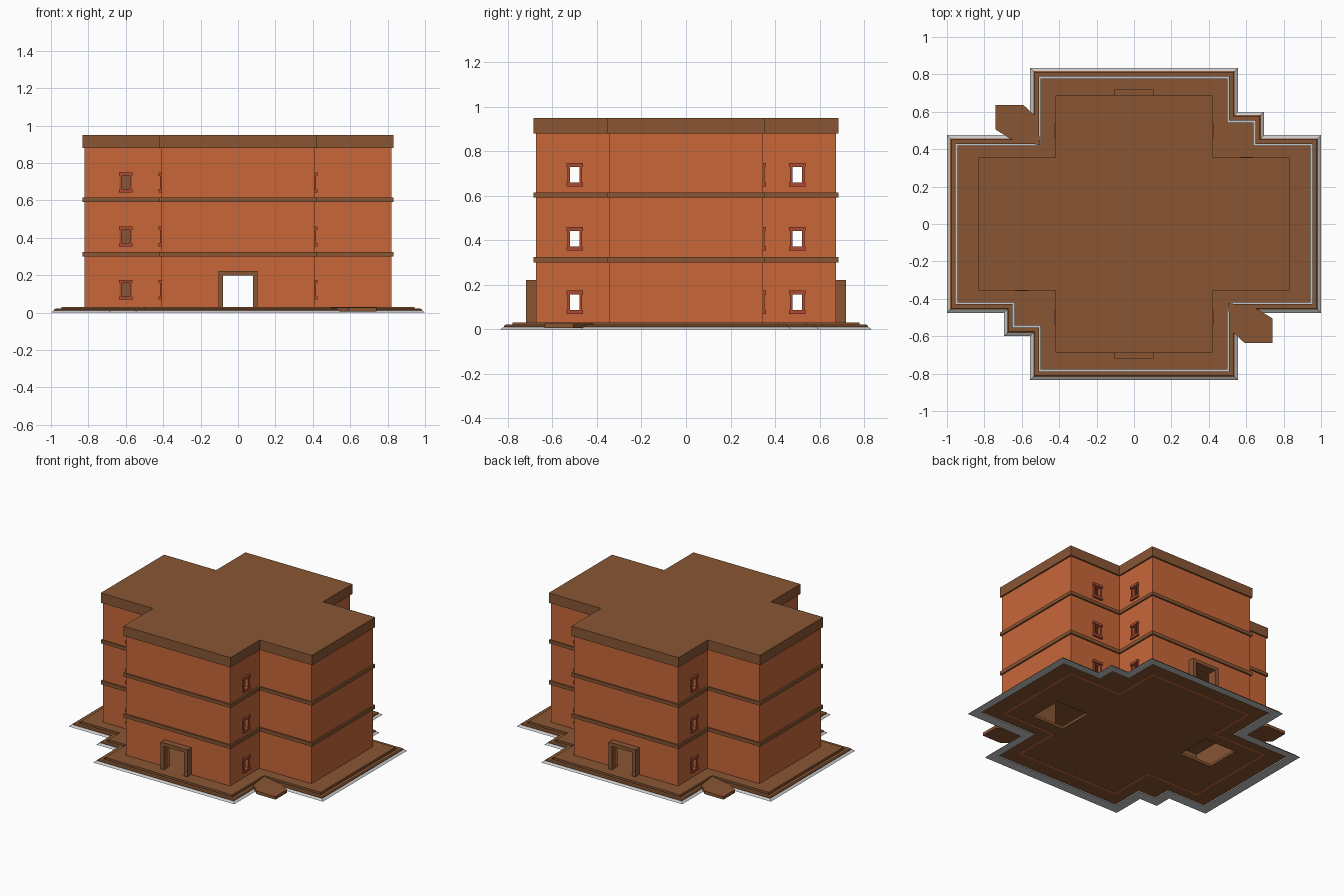
import bpy, bmesh, math
from mathutils import Matrix, Vector

cube = bpy.data.objects.get("Cube")
if cube:
    bpy.data.objects.remove(cube, do_unlink=True)


def material(name, rgb):
    m = bpy.data.materials.new(name)
    m.use_nodes = True
    m.diffuse_color = (*rgb, 1)
    bsdf = next(n for n in m.node_tree.nodes if n.type == "BSDF_PRINCIPLED")
    bsdf.inputs["Base Color"].default_value = (*rgb, 1)
    bsdf.inputs["Roughness"].default_value = 0.9
    return m


TERRACOTTA = material("terracotta", (0.58, 0.136, 0.042))
BROWN = material("brown", (0.246, 0.093, 0.034))
RED = material("brick_red", (0.42, 0.07, 0.03))
GREY = material("light_grey", (0.58, 0.58, 0.58))


def finish(name, bm, mats, index=0):
    bmesh.ops.recalc_face_normals(bm, faces=bm.faces)
    mesh = bpy.data.meshes.new(name)
    bm.to_mesh(mesh)
    bm.free()
    for m in mats:
        mesh.materials.append(m)
    for p in mesh.polygons:
        p.material_index = index
    obj = bpy.data.objects.new(name, mesh)
    bpy.context.scene.collection.objects.link(obj)
    return obj


def prism(name, points, z0, z1, mats, index=0):
    bm = bmesh.new()
    face = bm.faces.new([bm.verts.new((x, y, z0)) for x, y in points])
    top = bmesh.ops.extrude_face_region(bm, geom=[face])["geom"]
    verts = [v for v in top if isinstance(v, bmesh.types.BMVert)]
    bmesh.ops.translate(bm, verts=verts, vec=(0, 0, z1 - z0))
    if not any(len(f.verts) == len(points) and abs(f.calc_center_median().z - z0) < 1e-6
               for f in bm.faces):
        bm.faces.new([v for v in bm.verts if v not in verts])
    return finish(name, bm, mats, index)


def box(bm, lo, hi, matrix=Matrix()):
    lo, hi = Vector(lo), Vector(hi)
    place = Matrix.Translation((lo + hi) / 2) @ Matrix.Diagonal((*(hi - lo), 1))
    bmesh.ops.create_cube(bm, size=1, matrix=matrix @ place)


def turned(points):
    # Complete an outline by repeating it after a half turn
    return points + [(-x, -y) for x, y in points]


def cross(d):
    # Plus-shaped building plan, grown outward by d
    ax, ay, bx, by = 0.82 + d, 0.345 + d, 0.41 + d, 0.675 + d
    return turned([(ax, ay), (bx, ay), (bx, by), (-bx, by), (-bx, ay), (-ax, ay)])


def terrace(d):
    # Terrace plan with two stepped corners, shrunk inward by d
    ax, ay, bx, by, sx, sy = (v - d for v in (1, 0.475, 0.555, 0.835, 0.695, 0.6))
    return turned([(ax, ay), (sx, ay), (sx, sy), (bx, sy),
                   (bx, by), (-bx, by), (-bx, ay), (-ax, ay)])


def terrace_ring(name, profile, mat):
    # Sweep a closed (inset, height) profile around the terrace
    bm = bmesh.new()
    loops = [[bm.verts.new((x, y, z)) for x, y in terrace(d)] for d, z in profile]
    for a, b in zip(loops, loops[1:] + loops[:1]):
        for i in range(len(a)):
            bm.faces.new((a[i - 1], a[i], b[i], b[i - 1]))
    return finish(name, bm, [mat])


def cut(obj, cutter):
    cutter.hide_render = True
    cutter.hide_viewport = True
    mod = obj.modifiers.new(cutter.name, "BOOLEAN")
    mod.operation = "DIFFERENCE"
    mod.solver = "EXACT"
    mod.object = cutter


# Terrace: grey edging, raised strip and floor
terrace_ring("terrace_edge", [(0, 0), (0.018, 0.012), (0.062, 0.012), (0.062, 0.004)], GREY)
terrace_ring("terrace_strip", [(0.017, 0.011), (0.017, 0.016), (0.024, 0.021),
                               (0.046, 0.021), (0.046, 0.011)], BROWN)
floor = prism("terrace_floor", terrace(0.056), 0.012, 0.03, [BROWN])

# Two square openings in the floor
bm = bmesh.new()
for s in (1, -1):
    c = Vector((0.52 * s, -0.12 * s, 0.02))
    h = Vector((0.125, 0.125, 0.1))
    box(bm, c - h, c + h)
cut(floor, finish("floor_opening_cutter", bm, [BROWN]))

# Angled entrance paths at two opposite corners
path = [(-0.74, 0.635), (-0.59, 0.635), (-0.52, 0.57), (-0.5, 0.42),
        (-0.66, 0.455), (-0.74, 0.505)]
for side, s in (("back", 1), ("front", -1)):
    prism(side + "_path", [(s * x, s * y) for x, y in path], 0.006, 0.027, [BROWN])

# Hollow walls, brown inside
walls = prism("walls", cross(0), 0.011, 0.9, [TERRACOTTA, BROWN])
cut(walls, prism("room_cutter", cross(-0.02), -0.1, 1.1, [TERRACOTTA, BROWN], 1))

# Floor bands and roof
for name, z0, z1 in (("lower_band", 0.3, 0.325), ("upper_band", 0.592, 0.615),
                     ("roof", 0.88, 0.95)):
    prism(name, cross(0.011), z0, z1, [BROWN])

# Windows: wall point and turn, then the heights of the three rows
spots = [(-0.6, -0.345, 0), (0.6, 0.345, 2)]
spots += [(s * 0.41, y, s) for s in (1, -1) for y in (-0.5, 0.5)]
openings = bmesh.new()
for row, z in (("lower", 0.122), ("middle", 0.407), ("upper", 0.695)):
    for n, (x, y, quarter) in enumerate(spots, 1):
        m = Matrix.Translation((x, y, z)) @ Matrix.Rotation(quarter * math.pi / 2, 4, "Z")
        box(openings, (-0.023, -0.05, -0.036), (0.023, 0.05, 0.036), m)
        bm = bmesh.new()
        for s in (1, -1):
            jamb = sorted((s * 0.022, s * 0.033))
            box(bm, (jamb[0], -0.008, -0.045), (jamb[1], 0.004, 0.045), m)
            rail = sorted((s * 0.035, s * 0.053))
            box(bm, (-0.037, -0.014, rail[0]), (0.037, 0.004, rail[1]), m)
        finish(f"{row}_window_frame_{n}", bm, [RED])

# Doorways at front and back, with projecting portals
box(openings, (-0.082, -0.9, 0.03), (0.082, 0.9, 0.2))
for side, s in (("front", 1), ("back", -1)):
    m = Matrix.Diagonal((1, s, 1, 1))
    bm = bmesh.new()
    for k in (1, -1):
        post = sorted((k * 0.08, k * 0.105))
        box(bm, (post[0], -0.72, 0.025), (post[1], -0.67, 0.2), m)
    box(bm, (-0.105, -0.72, 0.198), (0.105, -0.67, 0.222), m)
    finish(side + "_door_portal", bm, [BROWN])
cut(walls, finish("opening_cutter", openings, [TERRACOTTA, BROWN]))
